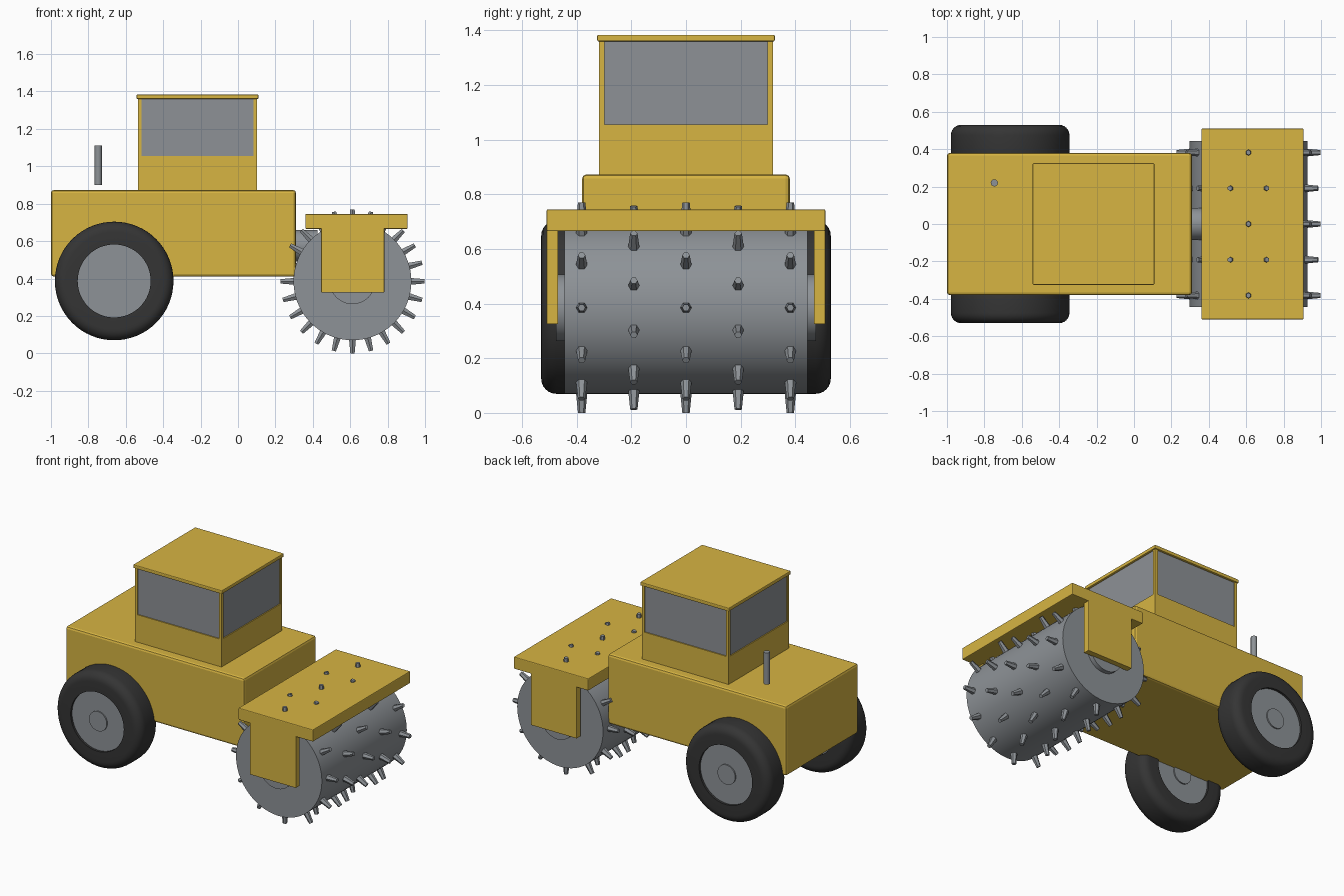
import bpy, bmesh, math
from mathutils import Matrix, Vector

default = bpy.data.objects.get("Cube")
if default:
    bpy.data.objects.remove(default, do_unlink=True)


def material(name, rgb, rough=0.6):
    m = bpy.data.materials.new(name)
    m.use_nodes = True
    m.diffuse_color = (*rgb, 1)
    bsdf = m.node_tree.nodes["Principled BSDF"]
    bsdf.inputs["Base Color"].default_value = (*rgb, 1)
    bsdf.inputs["Roughness"].default_value = rough
    return m


YELLOW = material("machine yellow", (0.68, 0.46, 0.055))
STEEL = material("steel grey", (0.27, 0.29, 0.31))
GLASS = material("window grey", (0.27, 0.285, 0.305))
RUBBER = material("tyre black", (0.035, 0.035, 0.035))


def finish(obj, name, mat, bevel=0.0, segments=2):
    obj.name = name
    obj.data.materials.append(mat)
    if bevel:
        mod = obj.modifiers.new("Bevel", "BEVEL")
        mod.width, mod.segments = bevel, segments
        mod.limit_method = "ANGLE"
    return obj


def box(name, x, y, z, mat, bevel=0.0):
    """Box from (min, max) ranges on each axis."""
    bpy.ops.mesh.primitive_cube_add(size=1)
    obj = bpy.context.object
    for v in obj.data.vertices:
        v.co = [(a + b) / 2 + c * (b - a) for c, (a, b) in zip(v.co, (x, y, z))]
    return finish(obj, name, mat, bevel)


def cylinder(name, centre, radius, length, axis, mat, bevel=0.0, sides=64):
    turn = {"x": (0, math.pi / 2, 0), "y": (math.pi / 2, 0, 0), "z": (0, 0, 0)}[axis]
    bpy.ops.mesh.primitive_cylinder_add(vertices=sides, radius=radius, depth=length,
                                        location=centre, rotation=turn)
    bpy.ops.object.shade_smooth_by_angle(angle=math.radians(40))
    return finish(bpy.context.object, name, mat, bevel)


def lathe(name, centre, profile, mat, steps=64):
    """Spin a closed (radius, y) profile around the y axis."""
    bm = bmesh.new()
    rings = []
    for i in range(steps):
        a = math.tau * i / steps
        rings.append([bm.verts.new((r * math.cos(a), y, r * math.sin(a))) for r, y in profile])
    n = len(profile)
    for i in range(steps):
        p, q = rings[i], rings[(i + 1) % steps]
        for j in range(n):
            k = (j + 1) % n
            bm.faces.new((p[j], p[k], q[k], q[j]))
    bmesh.ops.recalc_face_normals(bm, faces=bm.faces)
    mesh = bpy.data.meshes.new(name)
    bm.to_mesh(mesh)
    bm.free()
    obj = bpy.data.objects.new(name, mesh)
    bpy.context.collection.objects.link(obj)
    obj.location = centre
    bpy.ops.object.select_all(action="DESELECT")
    obj.select_set(True)
    bpy.context.view_layer.objects.active = obj
    bpy.ops.object.shade_smooth_by_angle(angle=math.radians(40))
    return finish(obj, name, mat)


# Body and cab
box("body", (-1.0, 0.31), (-0.38, 0.38), (0.41, 0.873), YELLOW, 0.015)
box("cab_base", (-0.535, 0.102), (-0.318, 0.318), (0.86, 1.055), YELLOW)
box("cab_windows", (-0.528, 0.095), (-0.311, 0.311), (1.05, 1.365), GLASS)
for end, x in (("rear", (-0.535, -0.515)), ("front", (0.082, 0.102))):
    for side, y in (("right", (-0.318, -0.298)), ("left", (0.298, 0.318))):
        box(f"cab_post_{end}_{side}", x, y, (1.05, 1.365), YELLOW)
box("cab_roof", (-0.542, 0.109), (-0.325, 0.325), (1.36, 1.384), YELLOW, 0.005)

# Exhaust and hitch
cylinder("exhaust_pipe", (-0.747, 0.22, 1.005), 0.019, 0.21, "z", STEEL, sides=24)
cylinder("hitch", (0.33, 0, 0.575), 0.085, 0.19, "x", STEEL, sides=32)

# Wheels: rounded tyre ring, hub disc and cap
R, HALF, ROUND, INNER = 0.317, 0.1, 0.055, 0.195
tyre = [(INNER, -HALF)]
for sign in (-1, 1):
    for i in range(7):
        a = math.pi / 2 * (i if sign < 0 else 6 - i) / 6
        tyre.append((R - ROUND + ROUND * math.sin(a),
                     sign * (HALF - ROUND + ROUND * math.cos(a))))
tyre.append((INNER, HALF))
for side, s in (("right", -1), ("left", 1)):
    centre = Vector((-0.662, s * 0.43, 0.387))
    lathe(f"tyre_{side}", centre, tyre, RUBBER)
    cylinder(f"wheel_hub_{side}", centre, INNER + 0.002, 0.17, "y", STEEL)
    cylinder(f"hub_cap_{side}", centre, 0.065, 0.186, "y", STEEL, sides=32)

# Drum with axle
DRUM = Vector((0.612, 0, 0.385))
cylinder("drum", DRUM, 0.315, 0.89, "y", STEEL, sides=72)
cylinder("drum_axle", DRUM, 0.122, 0.95, "y", STEEL, sides=48)

# Drum spikes: five staggered rings of tapered hexagonal studs
bm = bmesh.new()
for ring in range(-2, 3):
    for i in range(12):
        angle = math.radians(30 * i + 15 * (ring % 2))
        place = (Matrix.Translation((0, ring * 0.191, 0))
                 @ Matrix.Rotation(angle, 4, "Y")
                 @ Matrix.Translation((0, 0, 0.3425)))
        bmesh.ops.create_cone(bm, cap_ends=True, segments=6, radius1=0.022,
                              radius2=0.0135, depth=0.085, matrix=place)
mesh = bpy.data.meshes.new("drum_spikes")
bm.to_mesh(mesh)
bm.free()
spikes = bpy.data.objects.new("drum_spikes", mesh)
spikes.location = DRUM
bpy.context.collection.objects.link(spikes)
finish(spikes, "drum_spikes", STEEL)

# Drum cover with side brackets
box("drum_cover", (0.36, 0.907), (-0.51, 0.51), (0.665, 0.745), YELLOW, 0.005)
for side, y in (("right", (-0.51, -0.468)), ("left", (0.468, 0.51))):
    box(f"drum_bracket_{side}", (0.445, 0.782), y, (0.325, 0.68), YELLOW, 0.003)
